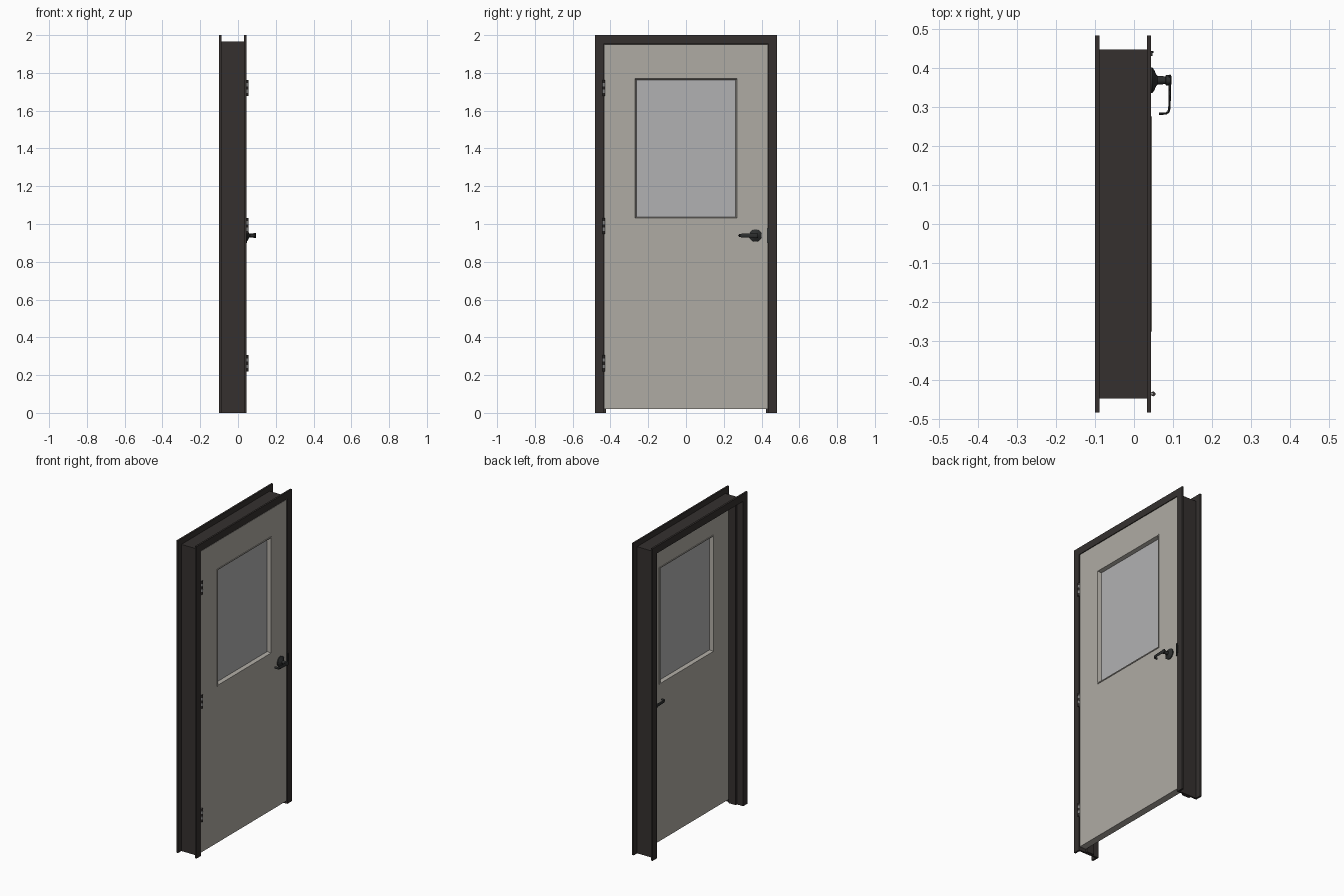
import bpy, bmesh
from math import cos, sin, pi
from mathutils import Vector

if "Cube" in bpy.data.objects:
    bpy.data.objects.remove(bpy.data.objects["Cube"])


def material(name, rgb):
    m = bpy.data.materials.new(name)
    m.diffuse_color = (*rgb, 1)
    m.use_nodes = True
    m.node_tree.nodes["Principled BSDF"].inputs["Base Color"].default_value = m.diffuse_color
    return m


DARK = material("dark_bronze", (0.035, 0.03, 0.028))
PAINT = material("door_paint", (0.43, 0.41, 0.37))
GLASS = material("pane_grey", (0.44, 0.44, 0.45))
STEEL = material("steel", (0.35, 0.35, 0.35))
BLACK = material("handle_black", (0.025, 0.027, 0.027))


def sweep(name, sections, mat, closed=False, smooth=False):
    """Skin a list of equal-sized closed cross sections."""
    bm = bmesh.new()
    rings = [[bm.verts.new(p) for p in s] for s in sections]
    n, k = len(rings[0]), len(rings)
    for i in range(k if closed else k - 1):
        a, b = rings[i], rings[(i + 1) % k]
        for j in range(n):
            bm.faces.new((a[j], a[(j + 1) % n], b[(j + 1) % n], b[j]))
    if not closed:
        bm.faces.new(rings[0])
        bm.faces.new(rings[-1])
    bmesh.ops.remove_doubles(bm, verts=bm.verts, dist=1e-5)
    bmesh.ops.recalc_face_normals(bm, faces=bm.faces)
    me = bpy.data.meshes.new(name)
    bm.to_mesh(me)
    bm.free()
    me.materials.append(mat)
    ob = bpy.data.objects.new(name, me)
    bpy.context.collection.objects.link(ob)
    if smooth:
        bpy.ops.object.select_all(action='DESELECT')
        ob.select_set(True)
        bpy.context.view_layer.objects.active = ob
        bpy.ops.object.shade_smooth_by_angle(angle=0.6)
    return ob


def box(name, x0, x1, y0, y1, z0, z1, mat):
    return sweep(name, [[(x0, y0, z), (x1, y0, z), (x1, y1, z), (x0, y1, z)] for z in (z0, z1)], mat)


CORNERS = ((-1, -1), (-1, 1), (1, 1), (1, -1))


def turned(name, profile, y, z, mat, seg=24):
    """Lathe (x, radius) points around an axis along x."""
    return sweep(name, [[(px, y + r * cos(2 * pi * i / seg), z + r * sin(2 * pi * i / seg))
                         for px, r in profile] for i in range(seg)], mat, True, True)


# Door frame: channel profile (x, outward offset), mitred round the opening
W, H = 0.436, 1.954
prof = [(-0.10, 0.046), (-0.10, 0), (-0.056, 0), (-0.056, -0.013), (-0.004, -0.013), (-0.004, 0),
        (0.044, 0), (0.044, 0.046), (0.033, 0.046), (0.033, 0.011), (-0.088, 0.011), (-0.088, 0.046)]
sweep("door_frame", [[(x, sy * (W + d), H + d if top else 0) for x, d in prof]
                     for sy, top in ((-1, 0), (-1, 1), (1, 1), (1, 0))], DARK)

# Door leaf with window opening
X0, X1 = -0.002, 0.042
WY, WZ, ZC = 0.268, 0.368, 1.4
sweep("door_leaf", [[(x, sy * (WY if inner else 0.433),
                      ZC + sz * WZ if inner else (1.951 if sz > 0 else 0.02))
                     for x, inner in ((X0, 0), (X1, 0), (X1, 1), (X0, 1))]
                    for sy, sz in CORNERS], PAINT, True)

# Window trim with sloped reveals on both faces, and the pane
trim = [(X0 - 0.004, 0.007), (X1 + 0.004, 0.007), (X1 + 0.004, 0.001), (0.024, -0.005),
        (0.016, -0.005), (X0 - 0.004, 0.001)]
sweep("window_trim", [[(x, sy * (WY + d), ZC + sz * (WZ + d)) for x, d in trim]
                      for sy, sz in CORNERS], PAINT, True)
box("window_pane", 0.017, 0.023, -0.266, 0.266, ZC - 0.366, ZC + 0.366, GLASS)

# Lever handles on both faces
HY, HZ = 0.368, 0.939
rose = [(0, 0), (0, 0.033), (0.005, 0.033), (0.010, 0.026), (0.014, 0.016), (0.018, 0.011),
        (0.038, 0.010), (0.040, 0.013), (0.052, 0.013), (0.054, 0.010), (0.054, 0)]
path = [(0.048, HY + 0.014), (0.050, HY), (0.0495, 0.33), (0.0485, 0.295), (0.046, 0.287),
        (0.040, 0.283), (0.022, 0.282)]
for side, face, s in (("outer", X1, 1), ("inner", X0, -1)):
    turned(side + "_handle_rose", [(face + s * x, r) for x, r in rose], HY, HZ, BLACK)
    pts = [Vector(p) for p in path]
    secs = []
    for i, p in enumerate(pts):
        t = (pts[min(i + 1, len(pts) - 1)] - pts[max(i - 1, 0)]).normalized()
        nrm = Vector((-t.y, t.x))
        h = 0.012 - 0.0008 * i
        secs.append([(face + s * (p.x + nrm.x * 0.003 * cos(a)), p.y + nrm.y * 0.003 * cos(a),
                      HZ + h * sin(a)) for a in [2 * pi * k / 12 for k in range(12)]])
    sweep(side + "_handle_lever", secs, BLACK, smooth=True)

# Strike plate lip and latch
box("strike_plate", 0.030, 0.047, 0.430, 0.441, 0.90, 0.98, BLACK)
box("strike_lip", 0.044, 0.050, 0.438, 0.443, 0.915, 0.965, BLACK)

# Hinges: five alternating knuckles and a leaf
for n, zc in enumerate((0.263, 0.99, 1.72)):
    box(f"hinge_leaf_{n}", 0.036, 0.048, -0.437, -0.433, zc - 0.043, zc + 0.043, STEEL)
    for k in range(5):
        z0 = zc - 0.043 + k * 0.0172
        sweep(f"hinge_knuckle_{n}_{k}",
              [[(0.049 + 0.006 * cos(2 * pi * i / 16), -0.435 + 0.006 * sin(2 * pi * i / 16), z)
                for i in range(16)] for z in (z0, z0 + 0.0168)],
              STEEL if k % 2 else DARK, smooth=True)
